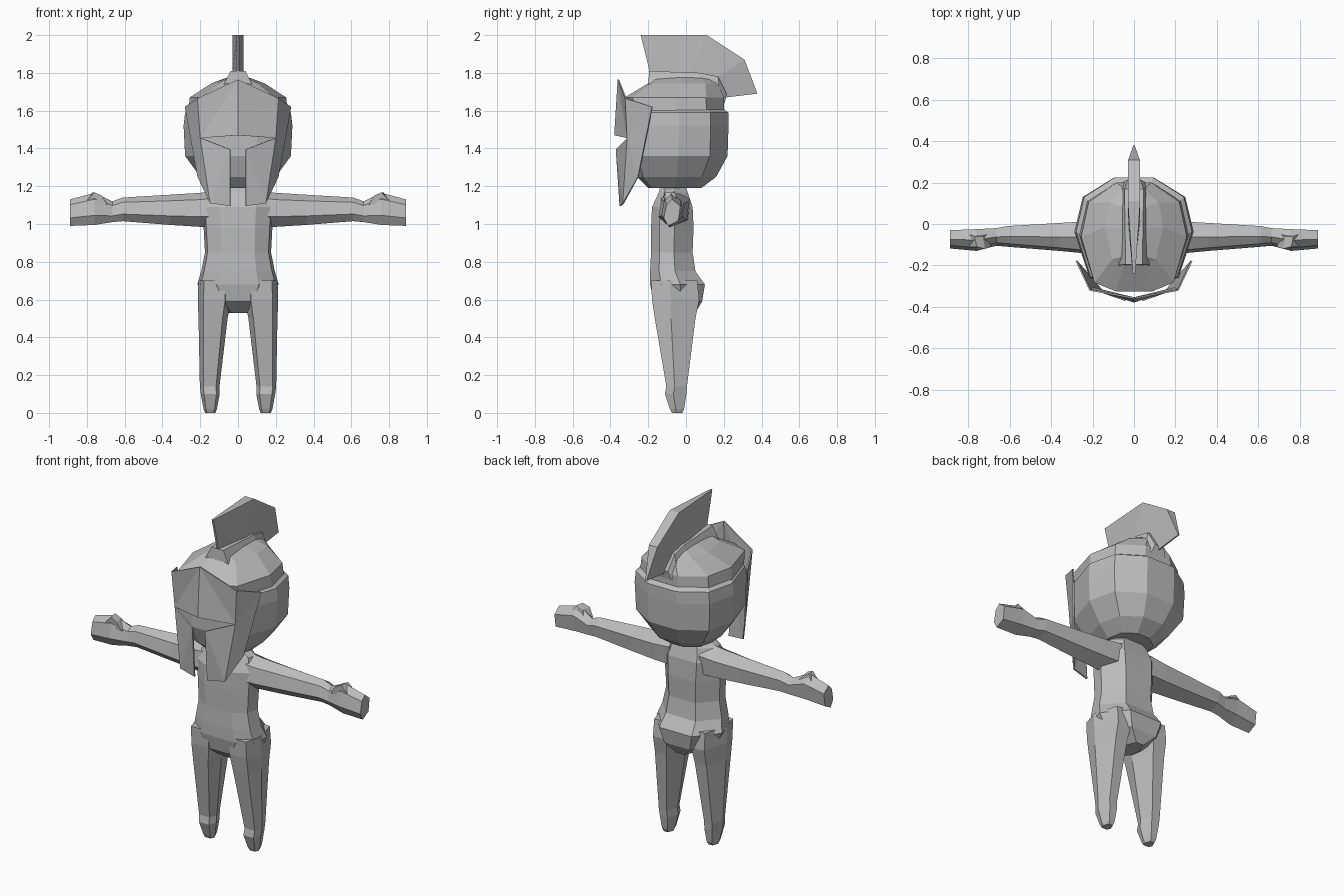
import bpy, bmesh

if "Cube" in bpy.data.objects:
    bpy.data.objects.remove(bpy.data.objects["Cube"])

grey = bpy.data.materials.new("plain grey")
grey.diffuse_color = (0.5, 0.5, 0.5, 1)
grey.use_nodes = True
grey.node_tree.nodes["Principled BSDF"].inputs["Base Color"].default_value = grey.diffuse_color


def make(name, verts, faces, closed=True):
    bm = bmesh.new()
    vs = [bm.verts.new(v) for v in verts]
    for f in faces:
        bm.faces.new([vs[i] for i in f])
    if closed:
        bmesh.ops.recalc_face_normals(bm, faces=bm.faces)
    me = bpy.data.meshes.new(name)
    bm.to_mesh(me)
    bm.free()
    me.materials.append(grey)
    ob = bpy.data.objects.new(name, me)
    bpy.context.collection.objects.link(ob)
    return ob


def loft(name, rings):
    """Skin a list of equal-length rings and cap both ends."""
    n = len(rings[0])
    verts = [p for r in rings for p in r]
    faces = [(k * n + i, k * n + (i + 1) % n, (k + 1) * n + (i + 1) % n, (k + 1) * n + i)
             for k in range(len(rings) - 1) for i in range(n)]
    last = (len(rings) - 1) * n
    faces += [tuple(range(n)), tuple(range(last, last + n))]
    return make(name, verts, faces)


def ring(half, z, hx, y0, y1, cx=0):
    """Mirrored horizontal outline: half holds (x factor, y factor) front to back."""
    right = [(cx + hx * a, y0 + (y1 - y0) * b, z) for a, b in half]
    left = [(cx - hx * a, y0 + (y1 - y0) * b, z) for a, b in reversed(half)]
    return right + left


HEAD = [(.35, 0), (.75, .08), (1, .5), (.86, .82), (.33, 1)]
BODY = [(.5, 0), (.92, .2), (1, .55), (.5, 1)]
LEG = [(.65, 0), (1, .4), (.5, 1)]

# head and lower helmet shell
loft("head", [ring(HEAD, *r) for r in [
    (1.19, .13, -.20, .08), (1.25, .20, -.26, .16), (1.36, .28, -.30, .22),
    (1.52, .288, -.30, .225), (1.59, .28, -.30, .225), (1.62, .24, -.29, .18)]])

# domed helmet cap with a brow edge
loft("helmet_cap", [ring(HEAD, *r) for r in [
    (1.58, .265, -.30, .20), (1.67, .255, -.325, .20),
    (1.745, .14, -.20, .17), (1.775, .06, -.18, .14)]])

# raised saddle that carries the crest
loft("crest_base", [[(-b, y, zb), (b, y, zb), (t, y2, zt), (-t, y2, zt)]
                    for y, y2, zb, zt, b, t in [
                        (-.20, -.195, 1.73, 1.81, .08, .04),
                        (.08, .08, 1.72, 1.80, .08, .045),
                        (.18, .17, 1.68, 1.78, .07, .045),
                        (.205, .215, 1.64, 1.69, .05, .03)]])

# lens-shaped crest plate, thick in the middle and sharp at both ends
loft("crest", [[(-w, ya, za), (w, ya, za), (w, yb, zb), (-w, yb, zb)]
               for ya, za, yb, zb, w in [
                   (-.19, 1.80, -.24, 2.0, .006), (.02, 1.79, .11, 2.0, .03),
                   (.16, 1.77, .31, 1.87, .028), (.21, 1.67, .378, 1.69, .004)]])

# face guard with a T-shaped opening, one half mirrored
T, S, C, E, B = range(5)
half = [(0, -.362, 1.765), (.215, -.322, 1.665), (.282, -.18, 1.62),
        (.20, -.312, 1.455), (0, -.38, 1.47),
        (.042, -.372, 1.395), (.042, -.352, 1.095), (.148, -.335, 1.11),
        (.215, -.255, 1.25)]
guard = make("face_guard", half,
             [(T, B, E), (T, E, S), (S, E, C), (E, 8, C), (E, 7, 8), (5, 6, 7), (5, 7, E)],
             closed=False)
mir = guard.modifiers.new("mirror", 'MIRROR')
mir.use_clip = True
sol = guard.modifiers.new("thickness", 'SOLIDIFY')
sol.thickness = .008
sol.offset = -1

# torso, from crotch to neck
loft("torso", [ring(BODY, *r) for r in [
    (.53, .05, -.10, .05), (.59, .17, -.17, .085), (.68, .215, -.19, .10),
    (.75, .195, -.19, .05), (.85, .175, -.185, .035), (.98, .182, -.185, .04),
    (1.09, .19, -.18, .035), (1.165, .16, -.145, .01), (1.22, .06, -.13, -.01)]])

for side, label in ((-1, "left"), (1, "right")):
    # tapered leg with a stubby foot
    loft(label + "_leg", [ring(LEG, z, hx, y0, y1, side * cx) for z, hx, y0, y1, cx in [
        (0, .027, -.075, -.02, .147), (.02, .035, -.085, -.01, .147),
        (.10, .050, -.112, .002, .147), (.14, .052, -.104, .005, .150),
        (.50, .077, -.165, .05, .132), (.60, .088, -.18, .07, .125),
        (.70, .085, -.185, .06, .125)]])

    # arm ending in a blocky mitten hand: x, lower z, upper z, front y, back y
    arm = []
    for x, z0, z1, y0, y1 in [
            (.10, .98, 1.18, -.15, .02), (.20, .985, 1.165, -.145, .015),
            (.36, .995, 1.155, -.13, .005), (.61, 1.015, 1.14, -.11, -.01),
            (.665, 1.01, 1.12, -.105, -.02), (.76, .995, 1.165, -.13, -.025),
            (.89, .99, 1.13, -.118, -.03)]:
        h, m = z1 - z0, (y0 + y1) / 2
        arm.append([(side * x, y, z) for y, z in [
            (m - .02, z0), (y0, z0 + h * .3), (y0 + .015, z0 + h * .8),
            (m, z1), (y1, z0 + h * .75), (y1 - .01, z0 + h * .2)]])
    loft(label + "_arm", arm)

    # thumb bump on top of the hand
    loft(label + "_thumb", [[(side * x, y, z) for x, y, z in r] for r in [
        [(.69, -.11, 1.10), (.82, -.11, 1.10), (.82, -.04, 1.10), (.69, -.04, 1.10)],
        [(.72, -.12, 1.15), (.76, -.11, 1.168), (.77, -.06, 1.168), (.73, -.06, 1.15)]]])
